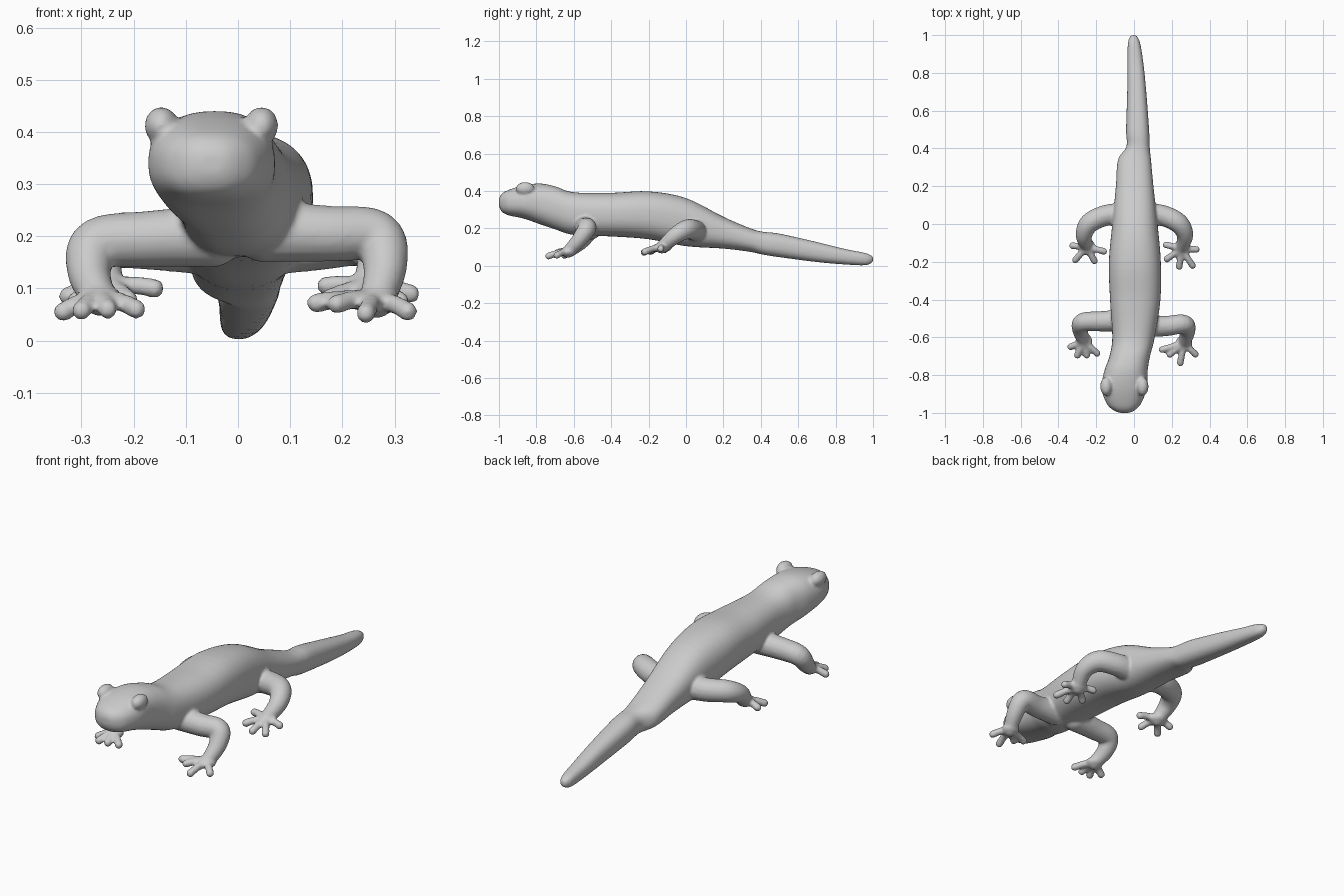
import bpy, bmesh, math
from mathutils import Vector

if "Cube" in bpy.data.objects:
    bpy.data.objects.remove(bpy.data.objects["Cube"])

bm = bmesh.new()


def spline(rows, steps):
    """Catmull-Rom interpolation of rows of numbers."""
    out = []
    n = len(rows)
    for i in range(n - 1):
        a, b, c, d = rows[max(i - 1, 0)], rows[i], rows[i + 1], rows[min(i + 2, n - 1)]
        for s in range(steps):
            t = s / steps
            out.append([0.5 * (2 * q + (r - p) * t + (2 * p - 5 * q + 4 * r - w) * t * t
                               + (3 * q - p - 3 * r + w) * t ** 3)
                        for p, q, r, w in zip(a, b, c, d)])
    out.append(list(rows[-1]))
    return out


def skin(rings):
    """Bridge rings of points into a closed tube."""
    vs = [[bm.verts.new(p) for p in ring] for ring in rings]
    n = len(vs[0])
    for a, b in zip(vs, vs[1:]):
        for i in range(n):
            j = (i + 1) % n
            bm.faces.new((a[i], a[j], b[j], b[i]))
    bm.faces.new(vs[0][::-1])
    bm.faces.new(vs[-1])


def ball(p, r, scale=(1, 1, 1)):
    res = bmesh.ops.create_uvsphere(bm, u_segments=16, v_segments=10, radius=r)
    for v in res["verts"]:
        v.co = Vector(p) + Vector(v.co[k] * scale[k] for k in range(3))


def limb(rows, steps=6, n=16):
    """Round tapering tube along (x, y, z, radius) rows with rounded ends."""
    pts = spline(rows, steps)
    rings = []
    for i, (x, y, z, r) in enumerate(pts):
        d = Vector(pts[min(i + 1, len(pts) - 1)][:3]) - Vector(pts[max(i - 1, 0)][:3])
        d.normalize()
        u = d.orthogonal() if i == 0 else u - d * u.dot(d)
        u.normalize()
        w = d.cross(u)
        rings.append([Vector((x, y, z)) + r * (math.cos(a) * u + math.sin(a) * w)
                      for a in (2 * math.pi * k / n for k in range(n))])
    skin(rings)
    for row in (rows[0], rows[-1]):
        ball(row[:3], row[3])


# Head, trunk and tail: y, left x, right x, bottom z, top z
BODY = [
    (-1.0, -.075, -.025, .32, .36), (-.985, -.11, .005, .29, .385), (-.95, -.145, .038, .27, .405),
    (-.87, -.172, .068, .253, .43), (-.78, -.158, .072, .222, .44), (-.7, -.13, .085, .195, .425),
    (-.6, -.115, .11, .165, .393), (-.4, -.127, .14, .157, .39), (-.2, -.133, .142, .142, .398),
    (0, -.115, .125, .105, .362), (.2, -.096, .103, .092, .262), (.34, -.085, .09, .075, .202),
    (.41, -.04, .083, .06, .182), (.5, -.042, .08, .046, .172), (.7, -.036, .065, .02, .127),
    (.85, -.035, .05, .007, .09), (.96, -.032, .032, .003, .068), (1.0, -.016, .012, .02, .05),
]
rings = []
for y, x0, x1, z0, z1 in spline(BODY, 5):
    ring = []
    for k in range(40):
        a = 2 * math.pi * k / 40
        c, s = math.cos(a), math.sin(a)
        e = 2 / 2.4
        ring.append(((x0 + x1) / 2 + (x1 - x0) / 2 * math.copysign(abs(c) ** e, c), y,
                     (z0 + z1) / 2 + (z1 - z0) / 2 * math.copysign(abs(s) ** e, s)))
    rings.append(ring)
skin(rings)

# Brow bumps over the eyes
for x in (-.147, .045):
    ball((x, -.86, .412), .036, (.9, 1.4, 1))

# Legs: path (x, y, z, radius), then toe tips (x, y, z)
LEGS = [
    ([(.05, -.54, .21, .06), (.17, -.54, .205, .054), (.265, -.53, .2, .05),
      (.282, -.57, .14, .042), (.265, -.63, .075, .033)],
     [(.15, -.665, .072), (.19, -.69, .07), (.245, -.735, .052), (.325, -.69, .056)]),
    ([(-.05, -.51, .2, .06), (-.17, -.515, .195, .054), (-.27, -.52, .185, .05),
      (-.285, -.56, .13, .042), (-.265, -.62, .08, .033)],
     [(-.335, -.65, .055), (-.3, -.695, .058), (-.25, -.695, .06), (-.195, -.685, .06)]),
    ([(.06, .05, .185, .06), (.15, .045, .19, .056), (.235, .005, .195, .053),
      (.27, -.06, .16, .044), (.25, -.13, .098, .033)],
     [(.175, -.185, .08), (.24, -.225, .072), (.31, -.22, .075), (.33, -.135, .09),
      (.17, -.11, .105)]),
    ([(-.06, .05, .185, .06), (-.15, .045, .19, .056), (-.235, .005, .19, .053),
      (-.265, -.06, .16, .044), (-.25, -.12, .1, .033)],
     [(-.325, -.115, .085), (-.31, -.19, .075), (-.21, -.195, .078), (-.16, -.145, .1)]),
]
for path, toes in LEGS:
    limb(path)
    palm = Vector(path[-1][:3])
    ball(palm, .045, (1, 1, .6))
    for t in toes:
        tip = Vector(t)
        mid = palm.lerp(tip, .55) + Vector((0, 0, .006))
        limb([(*palm, .023), (*mid, .018), (*tip, .019)], 4, 12)

bmesh.ops.recalc_face_normals(bm, faces=bm.faces)
mesh = bpy.data.meshes.new("lizard")
bm.to_mesh(mesh)
bm.free()
lizard = bpy.data.objects.new("lizard", mesh)
bpy.context.collection.objects.link(lizard)

# Fuse all parts into one soft sculpted skin
fuse = lizard.modifiers.new("fuse", "REMESH")
fuse.mode = "VOXEL"
fuse.voxel_size = .007
fuse.use_smooth_shade = True
soft = lizard.modifiers.new("soften", "SMOOTH")
soft.factor = .5
soft.iterations = 5
